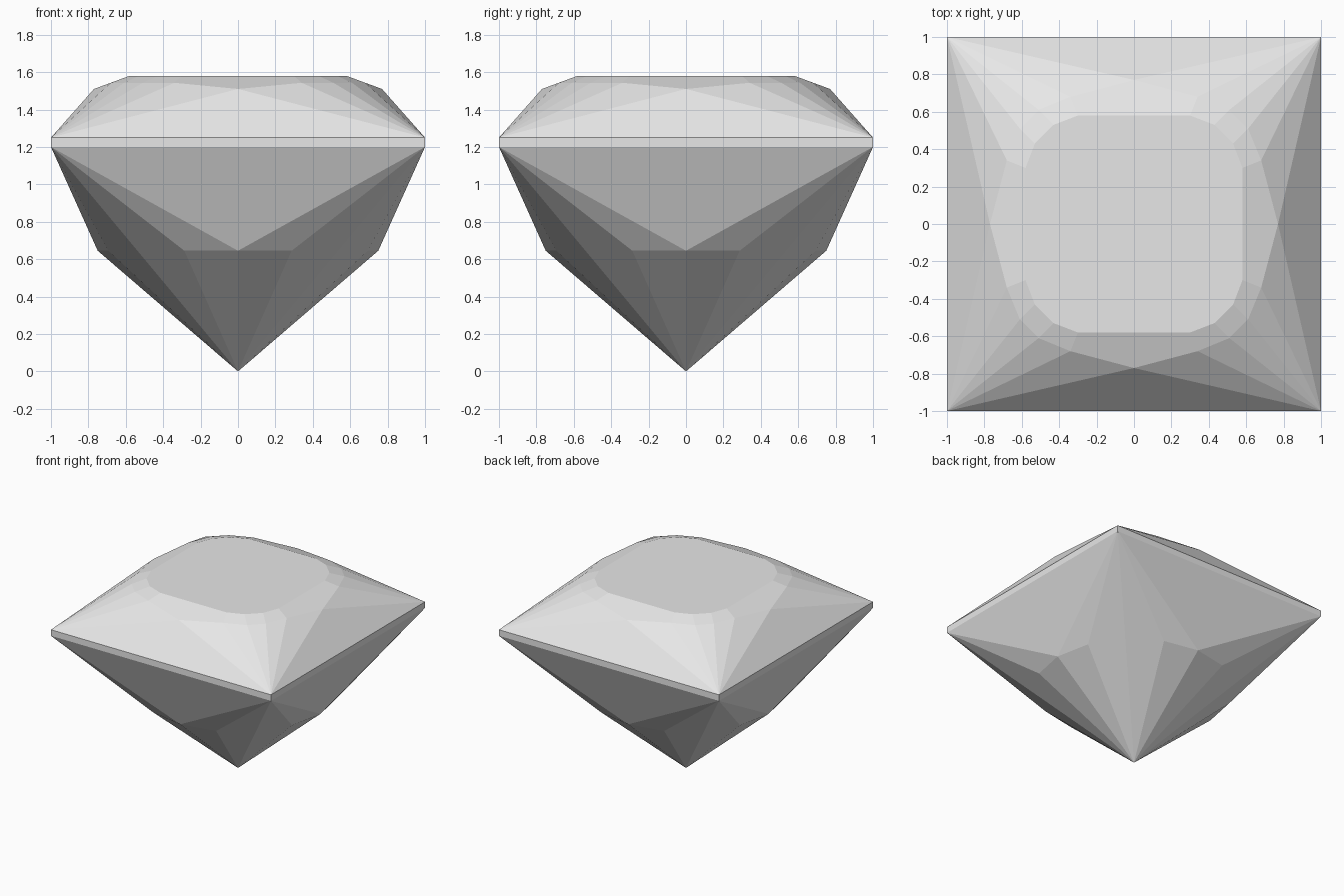
import bpy
import bmesh
import math

cube = bpy.data.objects.get("Cube")
if cube:
    bpy.data.objects.remove(cube, do_unlink=True)

GIRDLE_LOW, GIRDLE_TOP = 1.20, 1.25
TABLE_Z = 1.58

stone = bpy.data.materials.new("pale_grey_stone")
stone.use_nodes = True
stone.diffuse_color = (0.8, 0.8, 0.8, 1)
stone.node_tree.nodes["Principled BSDF"].inputs["Base Color"].default_value = (0.8, 0.8, 0.8, 1)


def ring(a, b, z):
    """All mirrored copies of a point about both axes and the diagonals."""
    return {(sx * p, sy * q, z) for p, q in ((a, b), (b, a))
            for sx in (-1, 1) for sy in (-1, 1)}


def facet_part(name, points, open_levels):
    """Wrap points in flat facets, leaving the joining faces open."""
    bm = bmesh.new()
    for p in sorted(points):
        bm.verts.new(p)
    bmesh.ops.remove_doubles(bm, verts=bm.verts, dist=0.001)
    bmesh.ops.convex_hull(bm, input=bm.verts)
    # Merge triangles of each flat facet
    bmesh.ops.dissolve_limit(bm, angle_limit=math.radians(2),
                             verts=bm.verts, edges=bm.edges)
    bmesh.ops.recalc_face_normals(bm, faces=bm.faces)
    caps = [f for f in bm.faces
            if any(all(abs(v.co.z - z) < 0.001 for v in f.verts) for z in open_levels)]
    bmesh.ops.delete(bm, geom=caps, context='FACES')
    mesh = bpy.data.meshes.new(name)
    bm.to_mesh(mesh)
    bm.free()
    mesh.materials.append(stone)
    obj = bpy.data.objects.new(name, mesh)
    bpy.context.collection.objects.link(obj)
    return obj


# Crown: square base, a ring of break points, flat rounded table
crown = ring(1, 1, GIRDLE_TOP) | ring(0, 0.77, 1.51)
crown |= ring(0.34, 0.68, 1.543) | ring(0.51, 0.61, 1.543)
crown |= ring(0.30, 0.58, TABLE_Z) | ring(0.43, 0.53, TABLE_Z)
facet_part("crown", crown, [GIRDLE_TOP])

# Girdle: thin square band
facet_part("girdle", ring(1, 1, GIRDLE_LOW) | ring(1, 1, GIRDLE_TOP),
           [GIRDLE_LOW, GIRDLE_TOP])

# Pavilion: square top narrowing through a ring of facets to a point
pavilion = ring(1, 1, GIRDLE_LOW) | ring(0, 0.75, 0.645)
pavilion |= ring(0.287, 0.693, 0.645) | {(0, 0, 0)}
facet_part("pavilion", pavilion, [GIRDLE_LOW])
